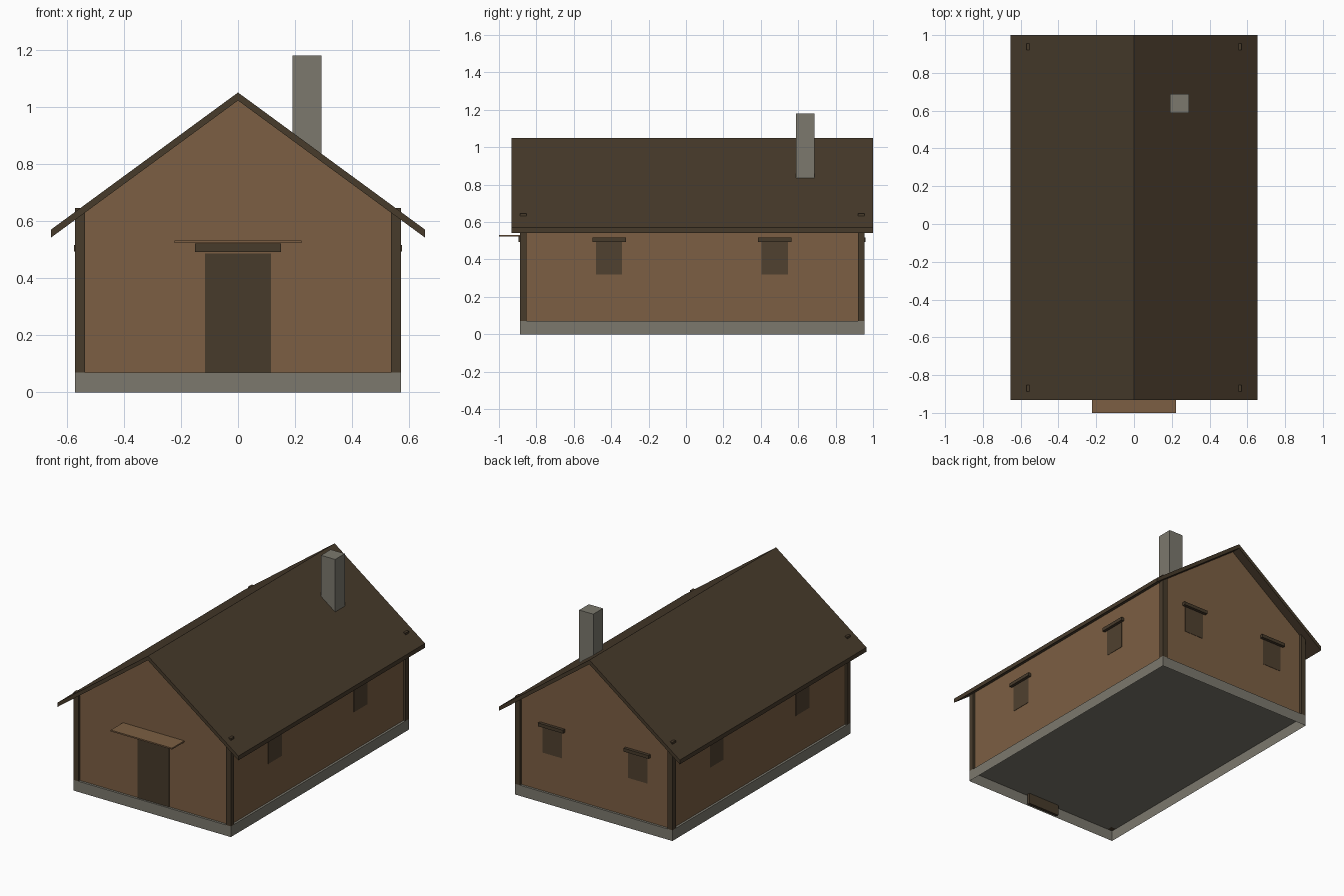
import bpy
import bmesh

cube = bpy.data.objects.get("Cube")
if cube:
    bpy.data.objects.remove(cube, do_unlink=True)


def material(name, rgb):
    m = bpy.data.materials.new(name)
    m.use_nodes = True
    m.diffuse_color = (*rgb, 1)
    m.node_tree.nodes["Principled BSDF"].inputs["Base Color"].default_value = (*rgb, 1)
    return m


WOOD = material("warm wood", (0.2, 0.114, 0.056))
DARK = material("dark timber", (0.063, 0.043, 0.024))
PANE = material("window brown", (0.08, 0.052, 0.029))
STONE = material("grey stone", (0.2, 0.19, 0.155))


def add_mesh(name, verts, faces, mat):
    mesh = bpy.data.meshes.new(name)
    mesh.from_pydata(verts, [], faces)
    mesh.materials.append(mat)
    obj = bpy.data.objects.new(name, mesh)
    bpy.context.collection.objects.link(obj)
    return obj


def extrude_profile(name, profile, y0, y1, mat):
    """Prism along y from an (x, z) outline listed counter-clockwise from the front."""
    n = len(profile)
    verts = [(x, y, z) for y in (y0, y1) for x, z in profile]
    faces = [tuple(range(n)), tuple(range(2 * n - 1, n - 1, -1))]
    faces += [(i, i + n, (i + 1) % n + n, (i + 1) % n) for i in range(n)]
    return add_mesh(name, verts, faces, mat)


def box(name, xs, ys, zs, mat):
    (x0, x1), (z0, z1) = sorted(xs), zs
    outline = [(x0, z0), (x1, z0), (x1, z1), (x0, z1)]
    return extrude_profile(name, outline, min(ys), max(ys), mat)


def open_bottom(obj):
    """Remove the downward faces, leaving a hollow shell."""
    bm = bmesh.new()
    bm.from_mesh(obj.data)
    bm.normal_update()
    bmesh.ops.delete(bm, geom=[f for f in bm.faces if f.normal.z < -0.9], context="FACES")
    bm.to_mesh(obj.data)
    bm.free()


# Main dimensions
HALF, FRONT, BACK, BASE = 0.57, -0.888, 0.955, 0.07
INSET, POST = 0.015, 0.035
RIDGE, THICK, PITCH, EAVE = 1.05, 0.028, 0.733, 0.655
wall_x, wall_front, wall_back = HALF - INSET, FRONT + INSET, BACK - INSET

# Hollow foundation and gabled walls
open_bottom(box("foundation", (-HALF, HALF), (FRONT, BACK), (0, BASE), STONE))
under = RIDGE - THICK
wall_top = under - PITCH * wall_x
walls = extrude_profile("walls", [(-wall_x, BASE), (wall_x, BASE), (wall_x, wall_top),
                                  (0, under), (-wall_x, wall_top)],
                        wall_front, wall_back, WOOD)
open_bottom(walls)

# Pitched roof
drop = PITCH * EAVE
extrude_profile("roof", [(-EAVE, under - drop), (0, under), (EAVE, under - drop),
                         (EAVE, RIDGE - drop), (0, RIDGE), (-EAVE, RIDGE - drop)],
                -0.932, 1.0, DARK)

# Corner posts
for side, s in (("left", 1), ("right", -1)):
    for end, y in (("front", FRONT), ("back", BACK - POST)):
        box(f"{end}_{side}_post", (s * (HALF - POST), s * HALF), (y, y + POST),
            (BASE, 0.645), DARK)

# Chimney
box("chimney", (0.19, 0.292), (0.588, 0.688), (0.75, 1.18), STONE)

# Door reaching down behind the foundation, with lintel and canopy
box("door", (-0.115, 0.115), (wall_front - 0.003, wall_front + 0.015), (0, 0.486), DARK)
box("door_lintel", (-0.15, 0.15), (FRONT - 0.008, wall_front), (0.492, 0.522), DARK)
box("door_canopy", (-0.222, 0.222), (-1.0, wall_front), (0.523, 0.532), WOOD)

# Windows with lintels: two on each long side, two on the back gable
PANE_Z, LINTEL_Z = (0.32, 0.493), (0.494, 0.516)
for side, s in (("left", 1), ("right", -1)):
    face = s * wall_x
    for end, y in (("front", -0.411), ("back", 0.475)):
        box(f"{end}_{side}_window", (face, face + s * 0.002), (y - 0.07, y + 0.07), PANE_Z, PANE)
        box(f"{end}_{side}_window_lintel", (face, face + s * 0.02), (y - 0.09, y + 0.09),
            LINTEL_Z, DARK)
    x = s * 0.31
    box(f"gable_{side}_window", (x - 0.07, x + 0.07), (wall_back, wall_back + 0.002), PANE_Z, PANE)
    box(f"gable_{side}_window_lintel", (x - 0.09, x + 0.09), (wall_back, wall_back + 0.02),
        LINTEL_Z, DARK)
